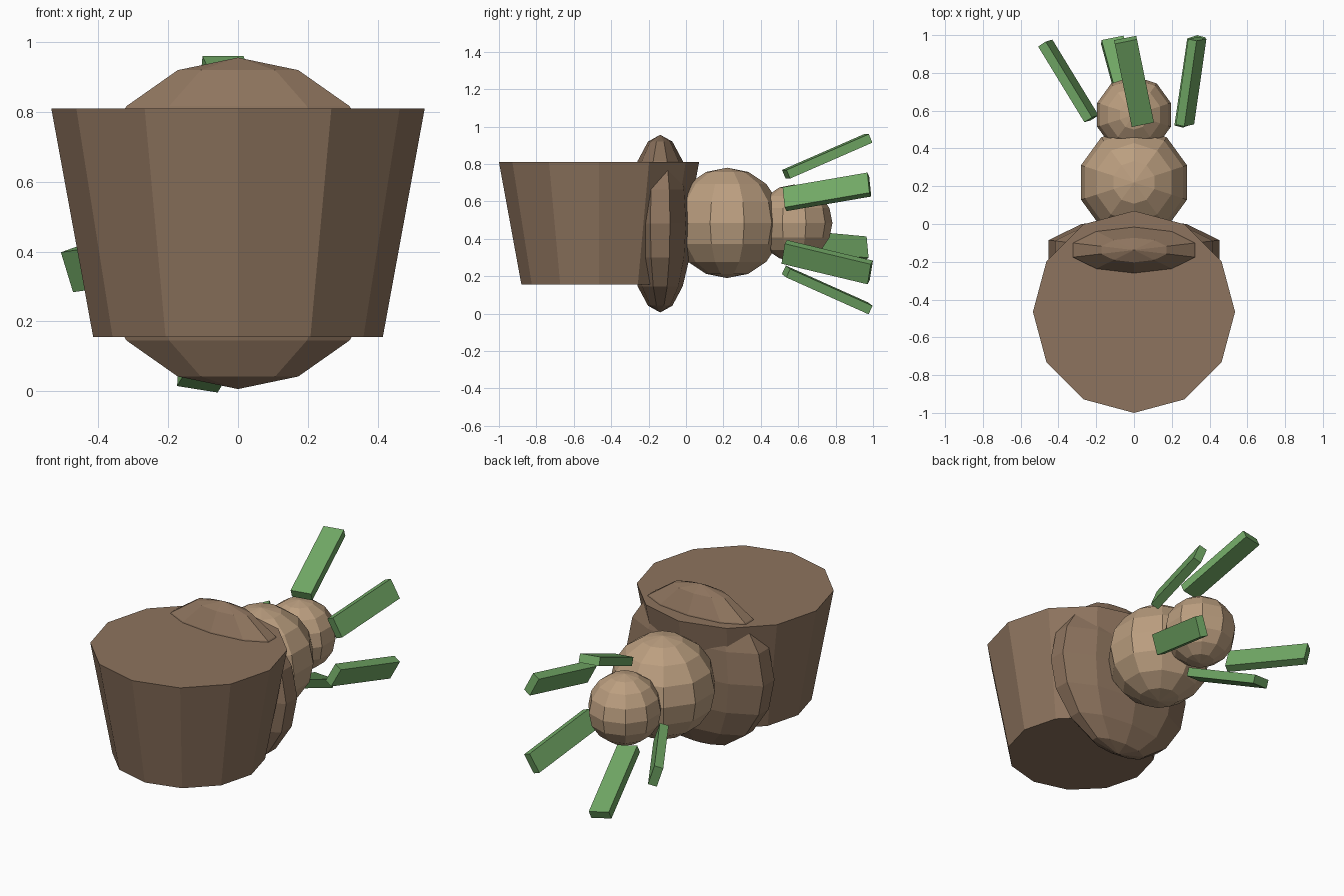
import bpy
import bmesh
from math import radians, cos, sin
from mathutils import Matrix, Vector

cube = bpy.data.objects.get("Cube")
if cube:
    bpy.data.objects.remove(cube, do_unlink=True)


def material(name, color):
    mat = bpy.data.materials.new(name)
    mat.use_nodes = True
    mat.diffuse_color = (*color, 1)
    mat.node_tree.nodes["Principled BSDF"].inputs["Base Color"].default_value = (*color, 1)
    return mat


brown = material("brown", (0.27, 0.175, 0.112))
tan = material("tan", (0.50, 0.345, 0.215))
green = material("leaf green", (0.165, 0.39, 0.13))


def finish(bm, name, mat):
    mesh = bpy.data.meshes.new(name)
    bmesh.ops.recalc_face_normals(bm, faces=bm.faces)
    bm.to_mesh(mesh)
    bm.free()
    mesh.materials.append(mat)
    obj = bpy.data.objects.new(name, mesh)
    bpy.context.collection.objects.link(obj)
    return obj


def ball(name, mat, center, scale):
    """Faceted sphere with its poles on z."""
    bm = bmesh.new()
    bmesh.ops.create_uvsphere(bm, u_segments=10, v_segments=8, radius=1)
    bmesh.ops.transform(bm, verts=bm.verts,
                        matrix=Matrix.Translation(center) @ Matrix.Diagonal((*scale, 1)))
    return finish(bm, name, mat)


def leaf(name, start, end, angle, width=0.12, thickness=0.05):
    """Flat bar from start to end, its broad side facing outward at the angle about y."""
    start, end = Vector(start), Vector(end)
    along = (end - start).normalized()
    outward = Vector((cos(radians(angle)), 0, sin(radians(angle))))
    side = along.cross(outward).normalized()
    normal = side.cross(along)
    frame = Matrix((side * width, along * (end - start).length, normal * thickness))
    matrix = Matrix.Translation((start + end) / 2) @ frame.transposed().to_4x4()
    bm = bmesh.new()
    bmesh.ops.create_cube(bm, size=1, matrix=matrix)
    return finish(bm, name, green)


# Tapered bucket body
bm = bmesh.new()
bmesh.ops.create_cone(bm, cap_ends=True, segments=12, radius1=0.415, radius2=0.535,
                      depth=0.655, matrix=Matrix.Translation((0, -0.465, 0.4825)))
finish(bm, "bucket", brown)

# Flattened disc and the two balls behind it
ball("disc", brown, (0, -0.138, 0.481), (0.475, 0.17, 0.475))
ball("large_ball", tan, (0, 0.22, 0.485), (0.295, 0.295, 0.295))
ball("small_ball", tan, (0, 0.578, 0.485), (0.205, 0.205, 0.205))

# Ring of leaves spreading backward
leaf("top_leaf", (0.045, 0.535, 0.745), (-0.045, 0.975, 0.937), 90)
leaf("upper_left_leaf", (0.27, 0.527, 0.612), (0.335, 0.98, 0.69), 26)
leaf("lower_left_leaf", (0.262, 0.525, 0.33), (0.33, 0.985, 0.22), -26)
leaf("bottom_leaf", (0.005, 0.535, 0.225), (-0.115, 0.975, 0.028), -99)
leaf("right_leaf", (-0.225, 0.557, 0.385), (-0.47, 0.958, 0.348), 197)
